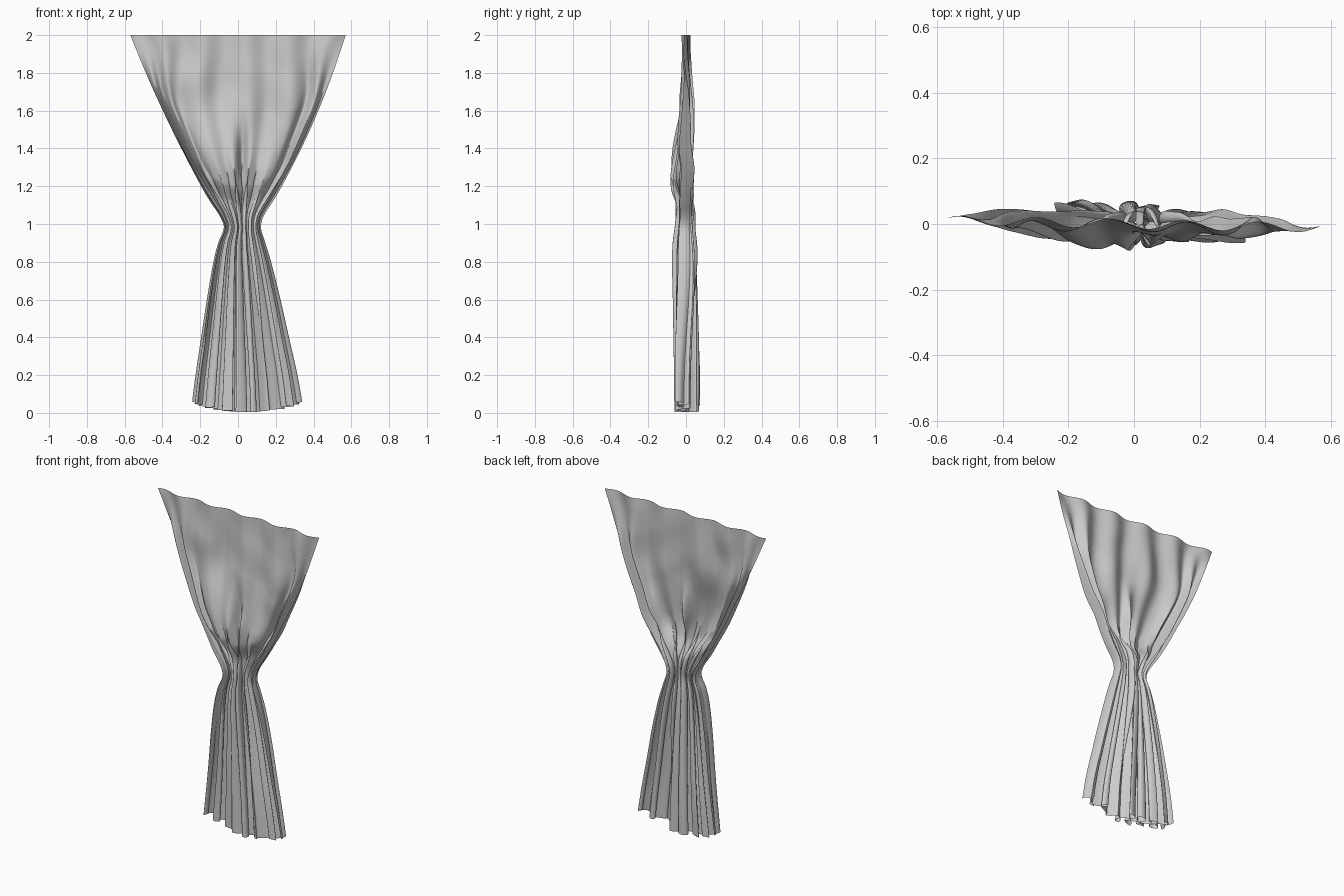
import bpy, bmesh, math
from mathutils import noise, Vector

if "Cube" in bpy.data.objects:
    bpy.data.objects.remove(bpy.data.objects["Cube"])

# Profile rows: z, left edge, right edge, centre fold depth, edge fold depth, y offset
ROWS = [
    (0.00, -0.25, 0.35, 0.050, 0.045, 0.005),
    (0.20, -0.225, 0.315, 0.052, 0.047, 0.005),
    (0.40, -0.195, 0.27, 0.053, 0.050, 0.004),
    (0.60, -0.165, 0.225, 0.053, 0.053, 0.002),
    (0.80, -0.13, 0.175, 0.052, 0.052, -0.002),
    (0.90, -0.105, 0.145, 0.048, 0.047, -0.004),
    (0.98, -0.075, 0.122, 0.040, 0.040, -0.004),
    (1.04, -0.095, 0.135, 0.038, 0.040, 0.0),
    (1.12, -0.148, 0.185, 0.030, 0.042, 0.0),
    (1.20, -0.195, 0.232, 0.016, 0.043, 0.002),
    (1.40, -0.300, 0.335, 0.007, 0.042, 0.0),
    (1.60, -0.398, 0.425, 0.004, 0.034, 0.0),
    (1.80, -0.488, 0.503, 0.002, 0.018, 0.0),
    (2.00, -0.57, 0.57, 0.000, 0.000, 0.0),
]


def smooth(a, b, t):
    t = max(0.0, min(1.0, (t - a) / (b - a)))
    return t * t * (3 - 2 * t)


def bump(t, c, w):
    return math.exp(-((t - c) / w) ** 2)


def profile(z):
    """Smooth interpolation between profile rows."""
    n = len(ROWS)
    i = max(k for k in range(n - 1) if ROWS[k][0] <= z + 1e-9)
    a, b = ROWS[i], ROWS[i + 1]
    p, q = ROWS[max(i - 1, 0)], ROWS[min(i + 2, n - 1)]
    h = b[0] - a[0]
    t = (z - a[0]) / h
    out = []
    for k in range(1, 6):
        ma = (b[k] - p[k]) / (b[0] - p[0]) * h
        mb = (q[k] - a[k]) / (q[0] - a[0]) * h
        out.append((2*t**3 - 3*t*t + 1) * a[k] + (t**3 - 2*t*t + t) * ma
                   + (3*t*t - 2*t**3) * b[k] + (t**3 - t*t) * mb)
    return out


def cloth_point(u, v):
    """u runs -1..1 across the cloth, v runs 0..1 from hem to top."""
    hem = 0.005 + 0.055 * u * u
    z = hem + (2 - hem) * v
    xl, xr, amp_mid, amp_edge, y = profile(z)
    upper = smooth(1.0, 1.35, z)
    flare = 1 - smooth(0.15, 0.9, z)
    # cloth is gathered toward the two sides above the tie
    s = u + 0.8 * upper * (1 - smooth(1.6, 2.0, z)) * (math.sin(u * math.pi / 2) - u)
    phase = 2 * math.pi * (3.5 * u + 0.2 * math.sin(3.1 * u + 0.7)
                           + 0.13 * math.sin(7.3 * u)) + 0.9
    edge = smooth(0.45, 0.8, abs(u))
    amp = amp_mid + (amp_edge - amp_mid) * edge
    amp *= 1 + 0.25 * math.sin(5.3 * u + 1.0)
    # a broad flatter panel in the front of the skirt
    panel = bump(u, 0.3, 0.2) * flare
    y += amp * math.sin(phase) * (1 - 0.7 * panel) - 0.03 * panel
    # small secondary folds
    y += 0.009 * math.sin(2.3 * phase + 1.2 * z) * (1 - upper) * (1 - panel)
    # pleats lean over on themselves
    half = (xr - xl) / 2
    x = (xl + xr) / 2 + s * half
    x += 0.13 * half * math.sin(2 * phase) * (1 - upper) * (1 - abs(u) ** 6) * (1 - panel)
    # the skirt twists slightly
    y -= 0.035 * s * flare
    # hung top edge with soft waves running down
    wave = smooth(1.3, 1.85, z)
    y += wave * (0.014 * math.sin(5 * math.pi * (u + 1) + 0.4 + 1.2 * (2 - z)) - 0.012 * u)
    # sagging pouch above the tie, heavier on the left
    centre = 1 - smooth(0.45, 0.9, abs(u))
    low = 1.06 + 0.12 * abs(u)
    sag = smooth(low, low + 0.13, z) * (1 - smooth(1.22, 1.95, z))
    y -= (0.055 - 0.02 * smooth(-0.1, 0.2, u)) * sag * centre
    y += 0.04 * bump(u, 0.01 + 0.05 * (z - 1.3), 0.05) * bump(z, 1.33, 0.16)
    # creases where the flat middle meets the gathered sides
    for side in (-1, 1):
        y += 0.022 * bump(side * u, 0.62 + 0.1 * (z - 1.5), 0.05) * bump(z, 1.45, 0.25)
    n = noise.noise(Vector((x * 5 + 3, z * 3.6 + x * 2, 1.7)))
    y += 0.035 * n * smooth(1.1, 1.3, z) * (1 - smooth(1.65, 1.95, z)) * (1 - 0.5 * edge)
    return x, y, z


# Curtain sheet
COLS, LINES = 280, 170
bm = bmesh.new()
grid = [[bm.verts.new(cloth_point(2 * i / COLS - 1, j / LINES)) for i in range(COLS + 1)]
        for j in range(LINES + 1)]
for j in range(LINES):
    for i in range(COLS):
        bm.faces.new((grid[j][i], grid[j][i + 1], grid[j + 1][i + 1], grid[j + 1][i]))
mesh = bpy.data.meshes.new("curtain")
bm.to_mesh(mesh)
bm.free()
curtain = bpy.data.objects.new("curtain", mesh)
bpy.context.collection.objects.link(curtain)

# Fabric colour
fabric = bpy.data.materials.new("grey fabric")
fabric.diffuse_color = (0.6, 0.6, 0.6, 1)
fabric.use_nodes = True
fabric.node_tree.nodes["Principled BSDF"].inputs["Base Color"].default_value = fabric.diffuse_color
mesh.materials.append(fabric)
for p in mesh.polygons:
    p.use_smooth = True
